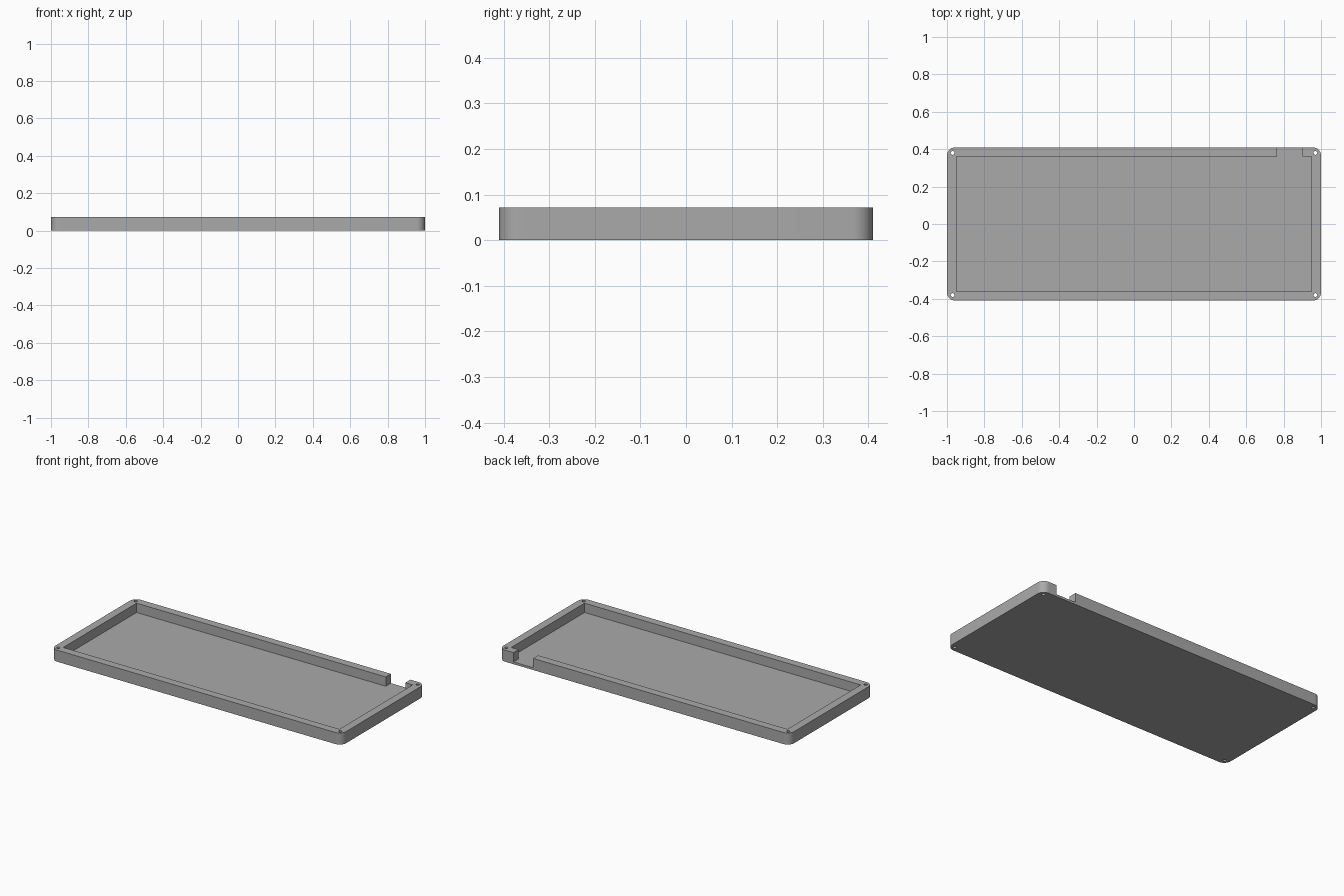
import bpy
import bmesh
from math import cos, sin, pi

cube = bpy.data.objects.get("Cube")
if cube:
    bpy.data.objects.remove(cube, do_unlink=True)

HALF_X, HALF_Y, HEIGHT = 1.0, 0.41, 0.072
FLOOR, WALL, CORNER = 0.014, 0.05, 0.045
HOLE_INSET, HOLE_RADIUS = 0.03, 0.01

grey = bpy.data.materials.new("plain grey")
grey.use_nodes = True
colour = (0.4, 0.4, 0.4, 1)
grey.diffuse_color = colour
grey.node_tree.nodes["Principled BSDF"].inputs["Base Color"].default_value = colour


def prism(name, outline, z0, z1):
    """Extrude a closed outline from z0 to z1."""
    bm = bmesh.new()
    base = bm.faces.new([bm.verts.new((x, y, z0)) for x, y in outline])
    top = bmesh.ops.extrude_face_region(bm, geom=[base])["geom"]
    bmesh.ops.translate(bm, vec=(0, 0, z1 - z0),
                        verts=[v for v in top if isinstance(v, bmesh.types.BMVert)])
    bmesh.ops.recalc_face_normals(bm, faces=bm.faces)
    mesh = bpy.data.meshes.new(name)
    bm.to_mesh(mesh)
    bm.free()
    mesh.materials.append(grey)
    obj = bpy.data.objects.new(name, mesh)
    bpy.context.collection.objects.link(obj)
    return obj


def arc(cx, cy, r, start, sweep, steps):
    return [(cx + r * cos(start + sweep * i / steps),
             cy + r * sin(start + sweep * i / steps)) for i in range(steps)]


def rectangle(x0, x1, y0, y1):
    return [(x0, y0), (x1, y0), (x1, y1), (x0, y1)]


def cut(body, cutter):
    mod = body.modifiers.new(cutter.name, "BOOLEAN")
    mod.operation = "DIFFERENCE"
    mod.solver = "EXACT"
    mod.object = cutter
    bpy.context.view_layer.objects.active = body
    bpy.ops.object.modifier_apply(modifier=mod.name)
    bpy.data.objects.remove(cutter, do_unlink=True)


# Rounded slab
corners = [(1, 1), (-1, 1), (-1, -1), (1, -1)]
outline = []
for i, (sx, sy) in enumerate(corners):
    outline += arc(sx * (HALF_X - CORNER), sy * (HALF_Y - CORNER),
                   CORNER, i * pi / 2, pi / 2 * 13 / 12, 13)
tray = prism("tray", outline, 0, HEIGHT)

# Recess and back cable notch, cut together down to the floor
ix, iy = HALF_X - WALL, HALF_Y - WALL
recess = [(-ix, -iy), (ix, -iy), (ix, iy), (0.9, iy), (0.9, 0.5),
          (0.765, 0.5), (0.765, iy), (-ix, iy)]
cut(tray, prism("recess_cutter", recess, FLOOR, 0.2))

# Screw holes through the corners
for sx, sy in corners:
    hole = arc(sx * (HALF_X - HOLE_INSET), sy * (HALF_Y - HOLE_INSET),
               HOLE_RADIUS, 0, 2 * pi, 24)
    cut(tray, prism("hole_cutter", hole, -0.1, 0.2))

# Smooth rounded corners, crisp edges
bpy.ops.object.select_all(action="DESELECT")
tray.select_set(True)
bpy.context.view_layer.objects.active = tray
bpy.ops.object.shade_smooth_by_angle(angle=pi / 6)
